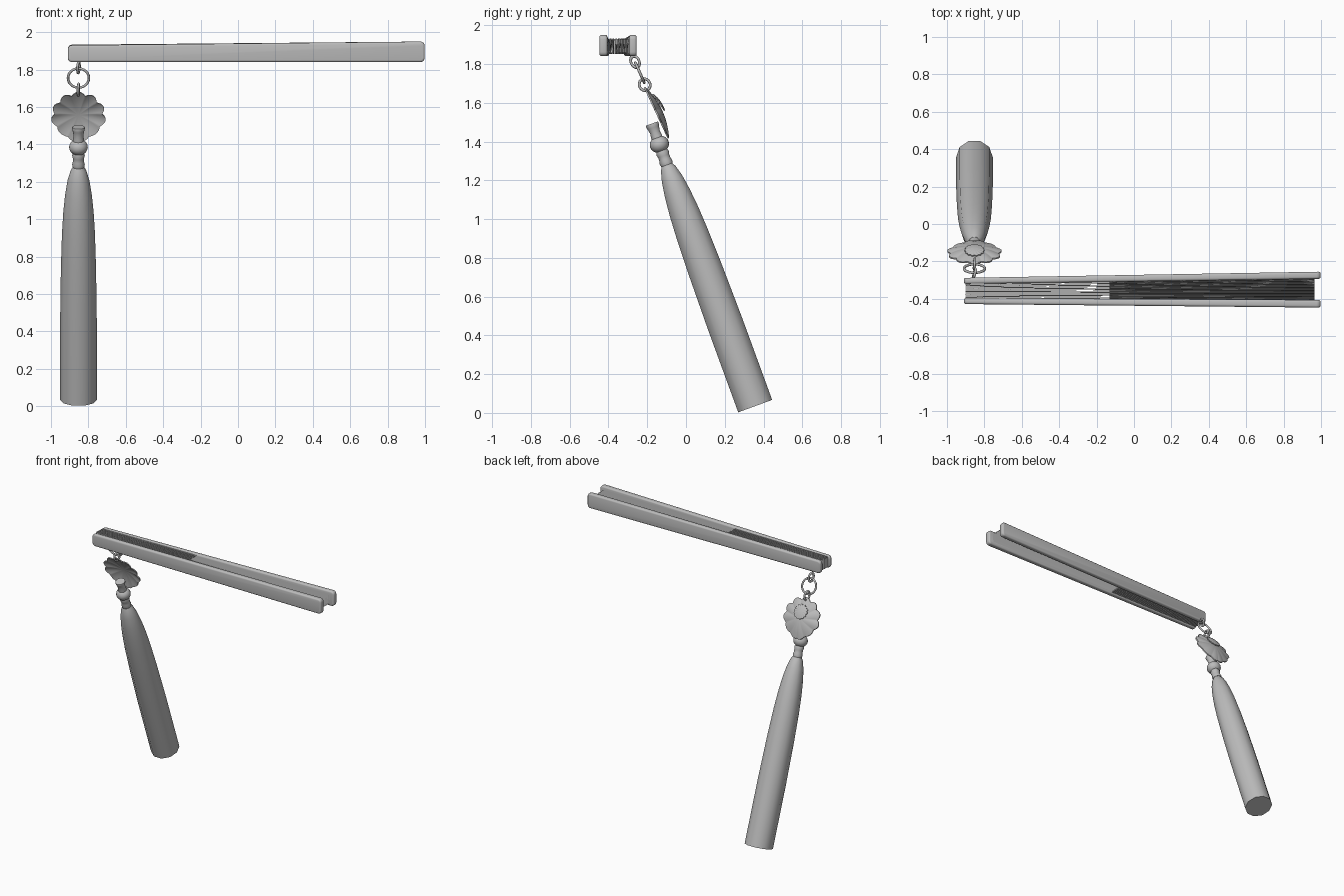
import bpy, bmesh, math
from mathutils import Vector, Matrix

if "Cube" in bpy.data.objects:
    bpy.data.objects.remove(bpy.data.objects["Cube"])

grey = bpy.data.materials.new("plain_grey")
grey.diffuse_color = (0.5, 0.5, 0.5, 1)
grey.use_nodes = True
grey.node_tree.nodes["Principled BSDF"].inputs["Base Color"].default_value = grey.diffuse_color
PX = -0.853                      # x of the hanging ornament
TILT = math.radians(20.1)        # lean of the tassel


def finish(name, bm, angle=40, smooth=True, normals=True):
    if normals:
        bmesh.ops.recalc_face_normals(bm, faces=bm.faces)
    me = bpy.data.meshes.new(name)
    bm.to_mesh(me)
    bm.free()
    me.materials.append(grey)
    ob = bpy.data.objects.new(name, me)
    bpy.context.collection.objects.link(ob)
    if smooth:
        bpy.ops.object.select_all(action='DESELECT')
        ob.select_set(True)
        bpy.context.view_layer.objects.active = ob
        bpy.ops.object.shade_smooth_by_angle(angle=math.radians(angle))
    return ob


def hexahedron(bm, left, right):
    """Tapered box; each end is (x, y0, y1, z0, z1)."""
    vs = [[bm.verts.new((x, y, z)) for y, z in ((a, c), (b, c), (b, d), (a, d))]
          for x, a, b, c, d in (left, right)]
    bm.faces.new(vs[0])
    bm.faces.new(vs[1][::-1])
    for i in range(4):
        j = (i + 1) % 4
        bm.faces.new((vs[0][i], vs[1][i], vs[1][j], vs[0][j]))
    return vs


def lathe(name, profile, sides, base, tilt, angle=40):
    """Revolve (radius, height) points about a leaning axis."""
    bm = bmesh.new()
    rings = [[bm.verts.new((r * math.cos(2 * math.pi * i / sides),
                            r * math.sin(2 * math.pi * i / sides), h))
              for i in range(sides)] for r, h in profile]
    for a, b in zip(rings, rings[1:]):
        for i in range(sides):
            j = (i + 1) % sides
            bm.faces.new((a[i], a[j], b[j], b[i]))
    bm.faces.new(rings[0][::-1])
    bm.faces.new(rings[-1])
    bm.transform(Matrix.Translation(base) @ Matrix.Rotation(tilt, 4, 'X'))
    return finish(name, bm, angle)


# Outer guards with rounded ends
def guard(name, left, right):
    bm = bmesh.new()
    hexahedron(bm, left, right)
    bmesh.ops.recalc_face_normals(bm, faces=bm.faces)
    # round the four end corners, then soften all rims
    ends = [e for e in bm.edges
            if abs(e.verts[0].co.x - e.verts[1].co.x) < .01
            and abs(e.verts[0].co.z - e.verts[1].co.z) < .01]
    bmesh.ops.bevel(bm, geom=ends, offset=.022, segments=4, profile=.5, affect='EDGES')
    rims = [e for e in bm.edges if len(e.link_faces) == 2
            and e.calc_face_angle(0) > math.radians(60)]
    bmesh.ops.bevel(bm, geom=rims, offset=.011, segments=3, profile=.5, affect='EDGES')
    finish(name, bm, 50)


guard("front_guard", (-.91, -.428, -.396, 1.84, 1.93), (.998, -.447, -.406, 1.84, 1.95))
guard("back_guard", (-.91, -.32, -.288, 1.84, 1.933), (.998, -.293, -.255, 1.84, 1.95))

# Thin folded sticks
N = 12
bm = bmesh.new()
for i in range(N):
    f = (i + .5) / N
    y0, y1 = -.396 + .076 * f, -.404 + .098 * f
    up = .006 * (i % 2)
    hexahedron(bm, (-.9, y0 - .002, y0 + .002, 1.852, 1.926 + up),
               (-.13, y1 - .0025, y1 + .0025, 1.853, 1.926 + up))
finish("sticks", bm, smooth=False)

# Pleated leaf, spreading slightly to the open end
bm = bmesh.new()
prev = None
folds = 2 * N + 4
for i in range(folds + 1):
    f = i / folds
    z = 1.928 if i % 2 else 1.858
    pair = (bm.verts.new((-.13, -.4 + .092 * f, z)),
            bm.verts.new((.965, -.407 + .115 * f, z)))
    if prev:
        bm.faces.new((prev[0], prev[1], pair[1], pair[0]))
    prev = pair
finish("pleated_leaf", bm, smooth=False, normals=False)


# Linking rings
def ring(name, centre, rot, major, minor, stretch=1):
    bm = bmesh.new()
    n, m = 24, 8
    vs = []
    for i in range(n):
        a = 2 * math.pi * i / n
        vs.append([])
        for k in range(m):
            b = 2 * math.pi * k / m
            r = major + minor * math.cos(b)
            vs[-1].append(bm.verts.new((r * math.cos(a), minor * math.sin(b),
                                        stretch * r * math.sin(a))))
    for i in range(n):
        for k in range(m):
            bm.faces.new((vs[i][k], vs[i - 1][k], vs[i - 1][k - 1], vs[i][k - 1]))
    bm.transform(Matrix.Translation(centre) @ rot)
    finish(name, bm, 60)


def turn(deg, axis):
    return Matrix.Rotation(math.radians(deg), 4, axis)


ring("upper_link", (PX, -.263, 1.812), turn(24, 'X') @ turn(75, 'Z'), .022, .007, 1.35)
ring("main_ring", (PX, -.238, 1.755), turn(24, 'X'), .056, .007)
ring("lower_link", (PX, -.213, 1.693), turn(24, 'X') @ turn(85, 'Z'), .028, .007, 1.1)


# Scalloped medallion, domed towards the back
def plate(name, outline, dome, thick, matrix):
    bm = bmesh.new()
    n = len(outline)
    layers = []
    for off in (0, thick):
        rows = [[bm.verts.new((x * s, off + dome * (1 - s * s), z * s)) for x, z in outline]
                for s in (.25, .5, .75, 1)]
        mid = bm.verts.new((0, off + dome, 0))
        for i in range(n):
            bm.faces.new((mid, rows[0][i - 1], rows[0][i]))
            for a, b in zip(rows, rows[1:]):
                bm.faces.new((a[i], a[i - 1], b[i - 1], b[i]))
        layers.append(rows[-1])
    for i in range(n):
        bm.faces.new((layers[0][i], layers[0][i - 1], layers[1][i - 1], layers[1][i]))
    bm.transform(matrix)
    return finish(name, bm, 35)


def scalloped(radius, lobes, depth, steps, point=0):
    pts = []
    for i in range(steps):
        a = 2 * math.pi * i / steps
        wave = abs(math.sin(lobes * a / 2 + math.pi / 2 * (lobes % 2)))
        low = max(0, -math.cos(a))
        r = radius * (1 - depth * (1 - wave) * (1 - .6 * low))
        pts.append((r * math.sin(a) * (1 - point * low ** 2), r * math.cos(a)))
    return pts


lean = Matrix.Translation((PX, -.155, 1.545)) @ turn(25, 'X')
plate("medallion", scalloped(.147, 11, .13, 132, .35), .028, .008, lean)

# Small raised flower on the medallion
flower = lean @ Matrix.Translation((0, .034, .045)) @ turn(10, 'X')
plate("flower", scalloped(.054, 14, .16, 84), .008, .006, flower)

# Tassel, ten sided
axis = Vector((0, -math.sin(TILT), math.cos(TILT)))
base = Vector((PX, .357, .035))
lathe("tassel", [(.098, 0), (.098, .45), (.094, .75), (.088, .95), (.081, 1.07),
                 (.071, 1.17), (.058, 1.25), (.042, 1.305), (.025, 1.335)],
      10, base, TILT, 60)

# Neck beads above the tassel
lathe("collar", [(.031, 1.325), (.034, 1.34), (.03, 1.355), (.03, 1.375), (.034, 1.39),
                 (.029, 1.405)], 20, base, TILT)
lathe("round_bead", [(.05 * math.sin(math.pi * k / 12), 1.438 - .044 * math.cos(math.pi * k / 12))
                     for k in range(2, 11)], 20, base, TILT)
lathe("cup_bead", [(.029, 1.465), (.029, 1.485), (.026, 1.505), (.031, 1.53),
                   (.035, 1.545), (.033, 1.552)], 20, base, TILT)
